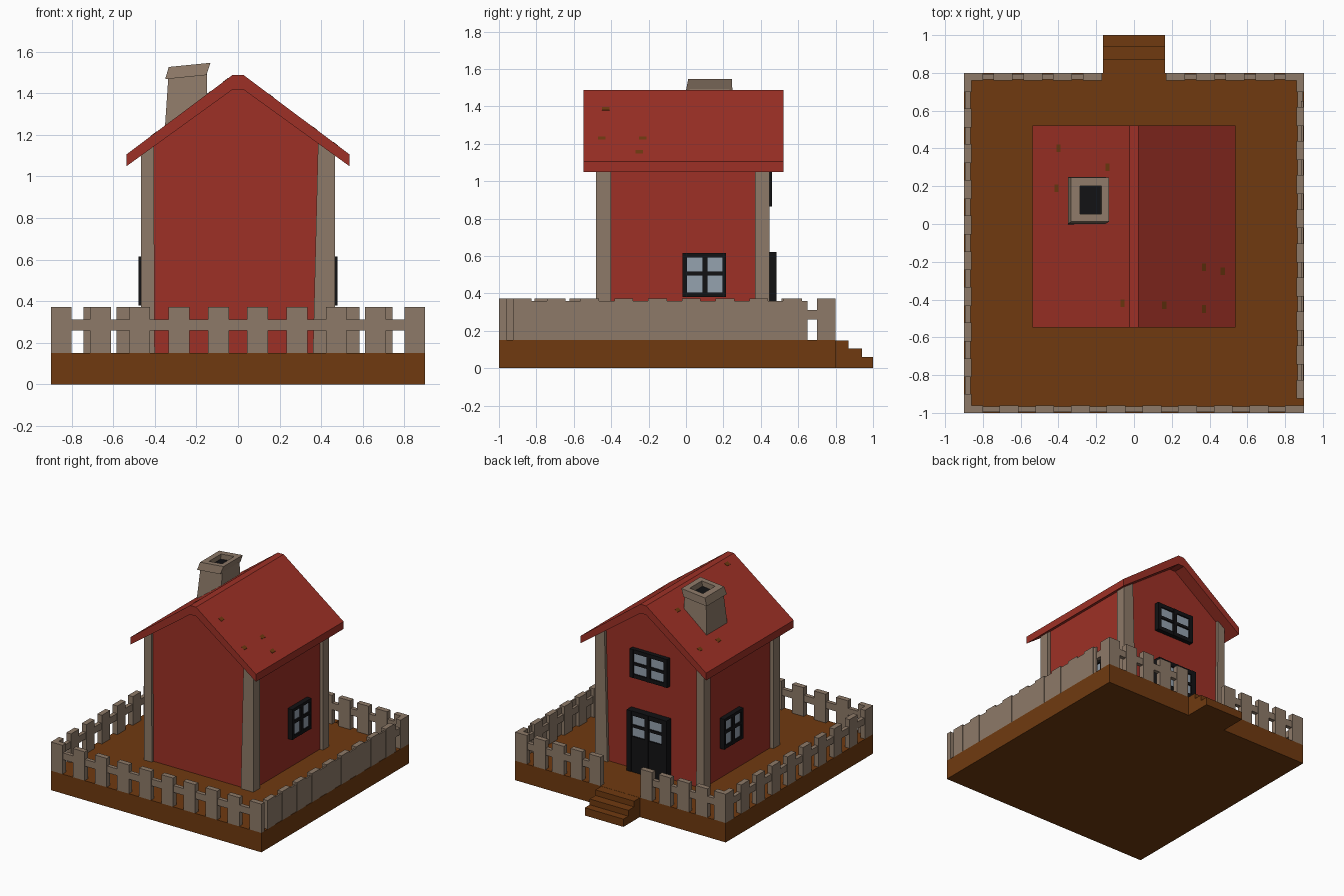
import bpy, bmesh, math
from mathutils import Vector

if "Cube" in bpy.data.objects:
    bpy.data.objects.remove(bpy.data.objects["Cube"])


def mat(name, col):
    m = bpy.data.materials.new(name)
    m.diffuse_color = (*col, 1)
    m.use_nodes = True
    m.node_tree.nodes["Principled BSDF"].inputs["Base Color"].default_value = m.diffuse_color
    return m


BROWN = mat("earth_brown", (0.16, 0.042, 0.005))
RED = mat("barn_red", (0.34, 0.030, 0.019))
GREY = mat("weathered_wood", (0.27, 0.195, 0.14))
BLACK = mat("black_trim", (0.006, 0.006, 0.007))
GLASS = mat("window_glass", (0.30, 0.36, 0.43))


def finish(bm, name, m):
    bmesh.ops.recalc_face_normals(bm, faces=bm.faces)
    me = bpy.data.meshes.new(name)
    bm.to_mesh(me)
    bm.free()
    me.materials.append(m)
    ob = bpy.data.objects.new(name, me)
    bpy.context.collection.objects.link(ob)
    return ob


def loft(bm, a, b):
    """Closed solid between two matching loops of points."""
    va = [bm.verts.new(p) for p in a]
    vb = [bm.verts.new(p) for p in b]
    n = len(a)
    bm.faces.new(va)
    bm.faces.new(vb[::-1])
    for i in range(n):
        bm.faces.new((va[i], vb[i], vb[(i + 1) % n], va[(i + 1) % n]))


def rect(x0, x1, y0, y1, z):
    return [(x0, y0, z), (x1, y0, z), (x1, y1, z), (x0, y1, z)]


def add_box(bm, x, y, z):
    x, y, z = sorted(x), sorted(y), sorted(z)
    loft(bm, rect(*x, *y, z[0]), rect(*x, *y, z[1]))


def boxes(name, m, items):
    bm = bmesh.new()
    for it in items:
        add_box(bm, *it)
    return finish(bm, name, m)


def prism(name, m, profiles, y0, y1):
    """Extrude an xz profile along y."""
    bm = bmesh.new()
    p = profiles
    loft(bm, [(x, y0, z) for x, z in p], [(x, y1, z) for x, z in p])
    return finish(bm, name, m)


# Ground slab and back steps
boxes("ground_slab", BROWN, [((-0.9, 0.9), (-1, 0.8), (0, 0.15))])
boxes("steps", BROWN, [((-0.165, 0.165), (0.795, y), (0, z))
                       for y, z in ((0.87, 0.149), (0.94, 0.105), (1.0, 0.06))])


# Picket fences
def fence(name, axis, a, b, lo, hi, n):
    items = [((a, b), (lo + 0.005, hi - 0.005), (0.26, 0.312))]
    pitch = (b - a - 0.1) / (n - 1)
    items += [((a + i * pitch, a + i * pitch + 0.1), (lo, hi), (0.15, 0.372)) for i in range(n)]
    if axis == "y":
        items = [(v, u, z) for u, v, z in items]
    return boxes(name, GREY, items)


fence("front_fence", "x", -0.9, 0.9, -1.0, -0.96, 10)
fence("left_fence", "y", -1.0, 0.8, -0.9, -0.86, 10)
fence("right_fence", "y", -0.925, 0.8, 0.86, 0.9, 10)
fence("back_fence_left", "x", -0.9, -0.17, 0.76, 0.8, 5)
fence("back_fence_right", "x", 0.17, 0.9, 0.76, 0.8, 5)
# the right fence is boarded behind its pickets
boxes("right_fence_board", GREY, [((0.885, 0.897), (-0.92, 0.65), (0.15, 0.36))])

# House walls with gables
prism("walls", RED, [(-0.44, 0.15), (0.44, 0.15), (0.44, 1.13),
                     (0.02, 1.44), (-0.02, 1.44), (-0.44, 1.13)], -0.46, 0.425)

# Corner posts, tops cut to the roof slope
for side, s, inner0, inner1 in (("left", -1, 0.40, 0.405), ("right", 1, 0.36, 0.385)):
    for end, y0, y1 in (("front", -0.48, -0.40), ("back", 0.37, 0.447)):
        prism(f"{end}_{side}_post", GREY,
              [(s * inner0, 0.15), (s * 0.467, 0.15), (s * 0.467, 1.12), (s * inner1, 1.175)], y0, y1)

# Roof
right = [(0.025, 1.488), (0.537, 1.105), (0.537, 1.048), (0.025, 1.418)]
left = [(-x, z) for x, z in right[::-1]]
prism("roof", RED, right + left, -0.548, 0.522)

# Moss flecks on the roof
slope = (1.488 - 1.105) / 0.512
bm = bmesh.new()
for x, y in ((-0.41, 0.19), (-0.14, 0.30), (-0.4, 0.4), (-0.06, -0.42),
             (0.37, -0.23), (0.47, -0.25), (0.16, -0.43), (0.37, -0.45)):
    ends = [x - 0.011, x + 0.011]
    top = [1.488 - (abs(e) - 0.025) * slope for e in ends]
    pts = [(ends[i], y + d, top[i]) for i, d in ((0, -0.02), (1, -0.02), (1, 0.02), (0, 0.02))]
    loft(bm, [(a, b, c - 0.003) for a, b, c in pts], [(a, b, c + 0.002) for a, b, c in pts])
finish(bm, "roof_moss", BROWN)

# Chimney: tapered leaning body, tilted hollow cap, dark flue
bm = bmesh.new()
loft(bm, rect(-0.355, -0.145, -0.01, 0.255, 1.18),
     [(-0.335, 0.02, 1.475), (-0.15, 0.02, 1.492), (-0.15, 0.232, 1.492), (-0.335, 0.232, 1.475)])
finish(bm, "chimney_body", GREY)


def tilted(x0, x1, y0, y1, z):
    return [(x, y, z + (x + 0.24) * 0.1) for x, y, _ in rect(x0, x1, y0, y1, 0)]


bm = bmesh.new()
rings = [tilted(-0.35, -0.152, 0.0, 0.248, 1.478), tilted(-0.333, -0.132, 0.012, 0.245, 1.535),
         tilted(-0.285, -0.172, 0.052, 0.20, 1.535), tilted(-0.29, -0.18, 0.052, 0.20, 1.478)]
vs = [[bm.verts.new(p) for p in r] for r in rings]
for k in range(4):
    a, b = vs[k], vs[(k + 1) % 4]
    for i in range(4):
        bm.faces.new((a[i], a[(i + 1) % 4], b[(i + 1) % 4], b[i]))
finish(bm, "chimney_cap", GREY)
bm = bmesh.new()
loft(bm, tilted(-0.289, -0.176, 0.05, 0.202, 1.48), tilted(-0.289, -0.176, 0.05, 0.202, 1.495))
finish(bm, "chimney_flue", BLACK)


# Framed windows: panes given as (u0, u1, z0, z1), set back behind the bars
def window(name, wall, u0, u1, z0, z1, back, out, us, zs):
    def place(u, d, z):
        return {"right": (d, u, z), "left": ((-d[1], -d[0]), u, z), "back": (u, d, z)}[wall]
    d = (back, out)
    bars = [place((a, b), d, (z0, z1)) for a, b in
            ((u0, us[0][0]), (us[0][1], us[1][0]), (us[1][1], u1))]
    edges = [z0] + [e for r in zs for e in r] + [z1]
    bars += [place((u0, u1), (back, out - 0.002), (edges[i], edges[i + 1]))
             for i in range(0, len(edges), 2)]
    boxes(name + "_frame", BLACK, bars)
    boxes(name + "_glass", GLASS, [place(u, (back, out - 0.013), z) for u in us for z in zs])


for side in ("left", "right"):
    window(f"{side}_window", side, -0.02, 0.215, 0.38, 0.615, 0.435, 0.479,
           ((0.005, 0.087), (0.115, 0.195)), ((0.405, 0.495), (0.518, 0.592)))
window("upper_window", "back", -0.16, 0.16, 0.865, 1.085, 0.42, 0.46,
       ((-0.13, -0.015), (0.015, 0.13)), ((0.895, 0.965), (0.985, 1.055)))
window("door", "back", -0.17, 0.17, 0.15, 0.62, 0.42, 0.483,
       ((-0.13, -0.015), (0.015, 0.13)), ((0.425, 0.495), (0.515, 0.585)))
